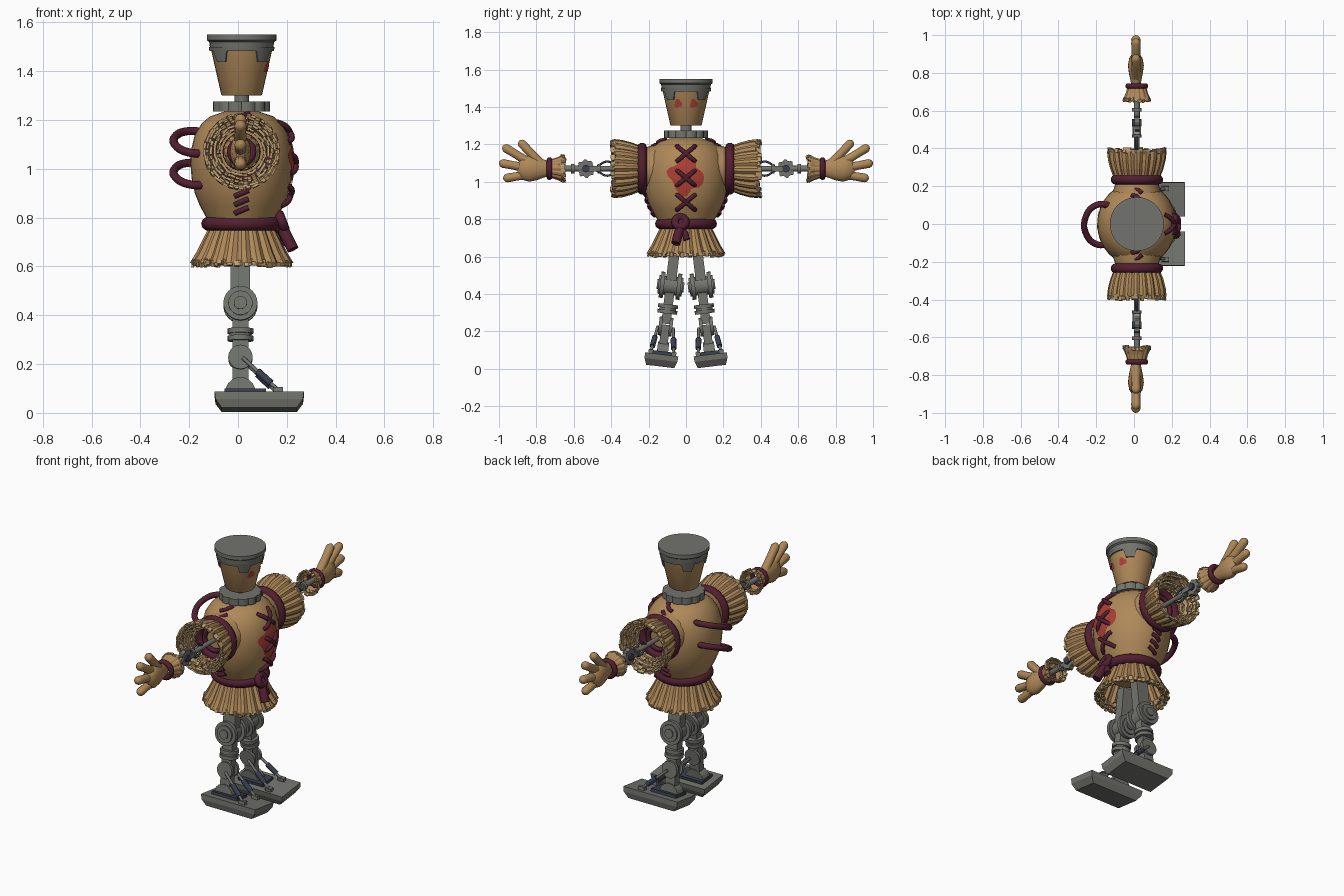
import bpy, bmesh, math, random
from math import sin, cos, pi, sqrt
from mathutils import Matrix, Vector

random.seed(4)
if "Cube" in bpy.data.objects:
    bpy.data.objects.remove(bpy.data.objects["Cube"])


def material(name, rgb):
    m = bpy.data.materials.new(name)
    m.use_nodes = True
    m.diffuse_color = (*rgb, 1)
    m.node_tree.nodes["Principled BSDF"].inputs["Base Color"].default_value = (*rgb, 1)
    return m


TAN = material("burlap tan", (0.43, 0.25, 0.10))
STRAW = material("straw", (0.52, 0.35, 0.17))
ROPE = material("maroon rope", (0.085, 0.014, 0.03))
GREY = material("iron grey", (0.17, 0.175, 0.155))
NAVY = material("dark steel", (0.04, 0.05, 0.075))
RED = material("red paint", (0.42, 0.05, 0.035))

CX = 0.015
T = Matrix.Translation
R = Matrix.Rotation


def finish(name, bm, mat, smooth=True):
    bmesh.ops.recalc_face_normals(bm, faces=bm.faces)
    me = bpy.data.meshes.new(name)
    bm.to_mesh(me)
    bm.free()
    me.materials.append(mat)
    if smooth:
        me.shade_smooth()
        me.set_sharp_from_angle(angle=math.radians(40))
    ob = bpy.data.objects.new(name, me)
    bpy.context.collection.objects.link(ob)
    return ob


def lathe(name, profile, mat, M=Matrix(), n=24, wob=None, caps=True, smooth=True):
    """Turn (radius, height) points round local z; wob scales the radius per spoke."""
    bm = bmesh.new()
    rings = []
    for r, z in profile:
        ring = []
        for i in range(n):
            k = r * (wob(i) if wob else 1)
            a = 2 * pi * i / n
            ring.append(bm.verts.new(M @ Vector((k * cos(a), k * sin(a), z))))
        rings.append(ring)
    for lo, hi in zip(rings, rings[1:]):
        for i in range(n):
            j = (i + 1) % n
            bm.faces.new((lo[i], lo[j], hi[j], hi[i]))
    if caps:
        bm.faces.new(rings[0])
        bm.faces.new(rings[-1])
    return finish(name, bm, mat, smooth)


def cyl(name, r, h, mat, M, n=20, wob=None):
    return lathe(name, [(r, -h / 2), (r, h / 2)], mat, M, n, wob)


def box(name, size, mat, M, taper=1):
    S = M @ Matrix.Diagonal((size[0] / 2, size[1] / 2, size[2] / 2, 1)) @ R(pi / 4, 4, 'Z')
    return lathe(name, [(sqrt(2) * taper, -1), (sqrt(2), 1)], mat, S, 4, smooth=False)


def tube(name, pts, r, mat, radii=None, closed=False, kind='smooth'):
    cu = bpy.data.curves.new(name, 'CURVE')
    cu.dimensions, cu.bevel_depth, cu.bevel_resolution = '3D', r, 3
    cu.use_fill_caps, cu.resolution_u = True, 5
    sp = cu.splines.new('BEZIER' if kind == 'smooth' else 'POLY')
    points = sp.bezier_points if kind == 'smooth' else sp.points
    points.add(len(pts) - 1)
    for i, (p, q) in enumerate(zip(points, pts)):
        p.co = q if kind == 'smooth' else (*q, 1)
        p.radius = radii[i] if radii else 1
        if kind == 'smooth':
            p.handle_left_type = p.handle_right_type = 'AUTO'
    sp.use_cyclic_u = closed
    tmp = bpy.data.objects.new(name + "_path", cu)
    bpy.context.collection.objects.link(tmp)
    me = bpy.data.meshes.new_from_object(tmp)
    bpy.data.objects.remove(tmp)
    bm = bmesh.new()
    bm.from_mesh(me)
    return finish(name, bm, mat)


def ring(name, R0, r, mat, M, n=24):
    pts = [M @ Vector((R0 * cos(2 * pi * i / n), R0 * sin(2 * pi * i / n), 0)) for i in range(n)]
    return tube(name, pts, r, mat, closed=True, kind='poly')


def fringe(name, rows, count, M, size):
    """Rings of small uneven straw blocks."""
    bm = bmesh.new()
    for r, z in rows:
        for i in range(count):
            a = 2 * pi * (i + random.uniform(-.25, .25)) / count
            s = Matrix.Diagonal((size * .6, size * random.uniform(.8, 1.5), size * random.uniform(.9, 1.8), 1))
            P = M @ R(a, 4, 'Z') @ T((r, 0, z + random.uniform(-.006, .006))) @ R(random.uniform(-.4, .4), 4, 'Y') @ s
            bmesh.ops.create_cube(bm, size=1, matrix=P)
    return finish(name, bm, STRAW, False)


def pleat(i):
    return (1.0, 1.0, 0.93)[i % 3]


# Torso
BODY = [(.12, .74), (.145, .80), (.172, .85), (.192, .90), (.205, .96), (.21, 1.02),
        (.207, 1.08), (.192, 1.14), (.165, 1.185), (.13, 1.215), (.07, 1.235)]


def body_r(z):
    for (r0, z0), (r1, z1) in zip(BODY, BODY[1:]):
        if z0 <= z <= z1:
            return r0 + (r1 - r0) * (z - z0) / (z1 - z0)
    return .07


def chest(y, z, off):
    return Vector((CX + sqrt(max(body_r(z) ** 2 - (y / 1.07) ** 2, 0)) + off, y, z))


def head_front(y, z, off):
    r = .082 + (z - 1.3) * .23
    return Vector((CX + sqrt(r * r - y * y) + off, y, z))


def blotch(name, surf, y0, z0, ry, rz, lobes, off):
    """Thin painted patch that follows a surface."""
    bm = bmesh.new()
    n, prev = 28, None
    mid = bm.verts.new(surf(y0, z0, off))
    for k in range(1, 6):
        cur = []
        for i in range(n):
            a = 2 * pi * i / n
            f = k / 5 * (1 + .16 * cos(lobes * a + .9) + .06 * sin(7 * a))
            cur.append(bm.verts.new(surf(y0 + ry * f * cos(a), z0 + rz * f * sin(a), off)))
        for i in range(n):
            j = (i + 1) % n
            bm.faces.new((prev[i], prev[j], cur[j], cur[i]) if prev else (mid, cur[i], cur[j]))
        prev = cur
    return finish(name, bm, RED)


lathe("torso", BODY, TAN, T((CX, 0, 0)) @ Matrix.Diagonal((1, 1.07, 1, 1)), 32)
lathe("shoulder_yoke", [(.11, -.23), (.135, -.14), (.14, 0), (.135, .14), (.11, .23)], TAN,
      T((CX, 0, 1.07)) @ R(pi / 2, 4, 'X'), 24)
blotch("chest_stain", chest, 0, 1.03, .088, .095, 4, .006)
for z in (1.15, 1.02, .89):
    for d in (-1, 1):
        pts = [chest(d * t * .05, z + t * .042, .012 if abs(t) < 1 else -.004) for t in (-1, -.6, 0, .6, 1)]
        tube("chest_stitch", pts, .012, ROPE)
for s in (-1, 1):
    for z in (.83, .865, .90, .935, 1.185, 1.215):
        pts = [(CX + .028 * t, s * (1.07 * body_r(z + .01 * t) + .006 * (1 - t * t)), z + .012 * t) for t in (-1, 0, 1)]
        tube("side_stitch", pts, .011, ROPE)

# Rope handles on the back
for z in (1.15, 1.02):
    tube("back_rope_loop", [(-.13, .1, z), (-.20, .10, z + .005), (-.255, .04, z - .015), (-.25, -.06, z - .06),
                            (-.19, -.11, z - .085), (-.12, -.10, z - .085)], .017, ROPE)

# Belt, knot and skirt
ring("belt", .138, .028, ROPE, T((CX, 0, .775)))
ring("belt_knot", .03, .02, ROPE, T((.18, -.03, .785)) @ R(1.2, 4, 'Y'), 12)
tube("belt_tail", [(.16, -.01, .80), (.19, -.035, .74), (.225, -.055, .67)], .025, ROPE)
tube("belt_tail", [(.16, -.04, .76), (.185, -.01, .73), (.195, .005, .69)], .018, ROPE)
lathe("skirt", [(.212, .615), (.185, .66), (.155, .72), (.13, .77)], TAN, T((CX, 0, 0)), 60, pleat, False, False)
fringe("skirt_fringe", [(.20, .612), (.185, .615), (.165, .63)], 52, T((CX, 0, 0)), .016)

# Neck, collar, head
cyl("neck", .03, .1, GREY, T((CX, 0, 1.265)))
cyl("collar", .118, .04, GREY, T((CX, 0, 1.255)), 48, lambda i: .93 if i % 4 == 0 else 1)
lathe("head", [(.08, 1.30), (.084, 1.305), (.128, 1.50)], TAN, T((CX, 0, 0)), 32)
lathe("cap", [(.128, 1.485), (.133, 1.52), (.143, 1.527), (.143, 1.55)], GREY, T((CX, 0, 0)), 32)
bm = bmesh.new()
N, loops = 64, []
for i in range(N):
    a = 2 * pi * i / N
    low = 1.438 if abs(((a - pi / 4) % (pi / 2)) - pi / 4) > pi / 4 - .24 else 1.483
    loops.append([bm.verts.new((CX + r * cos(a), r * sin(a), z)) for r, z in
                  ((.080 + (low - 1.3) * .235, low), (.089 + (low - 1.3) * .235, low), (.135, 1.50))])
for i in range(N):
    p, q = loops[i], loops[(i + 1) % N]
    for k in (0, 1):
        bm.faces.new((p[k], q[k], q[k + 1], p[k + 1]))
finish("cap_drips", bm, GREY)
for s in (-1, 1):
    blotch("eye_patch", head_front, s * .042, 1.418, .02, .022, 3, .004)

for s, side in ((1, "left"), (-1, "right")):
    # Sleeve, opening outwards
    A = T((CX, 0, 1.07)) @ R(-s * pi / 2, 4, 'X')
    ring(side + "_shoulder_rope", .113, .026, ROPE, A @ T((0, 0, .235)))
    lathe(side + "_sleeve", [(.12, .24), (.14, .29), (.153, .34), (.158, .385)], TAN, A, 60, pleat, False, False)
    fringe(side + "_sleeve_fringe", [(.15, .387), (.14, .375), (.125, .355), (.11, .335), (.095, .315)],
           40, A, .017)
    ring(side + "_inner_rope", .065, .014, ROPE, A @ T((0, 0, .25)))
    # Mechanical arm
    cyl(side + "_upper_arm_rod", .014, .26, GREY, A @ T((0, 0, .35)), 12)
    cyl(side + "_elbow_gear", .05, .026, GREY, A @ T((0, 0, .535)) @ R(pi / 2, 4, 'Y'), 32,
        lambda i: 1 if i % 4 < 2 else .85)
    cyl(side + "_elbow_pin", .02, .05, NAVY, A @ T((0, 0, .535)) @ R(pi / 2, 4, 'Y'), 16)
    for d in (-1, 1):
        box(side + "_elbow_fork", (.008, .028, .09), GREY, A @ T((d * .019, 0, .505)))
        tube(side + "_arm_cable", [A @ Vector((0, d * .012, .37)), A @ Vector((0, d * .038, .42)),
                                   A @ Vector((0, d * .012, .475))], .006, NAVY)
    cyl(side + "_fork_base", .026, .016, GREY, A @ T((0, 0, .465)), 12)
    cyl(side + "_forearm_rod", .016, .18, GREY, A @ T((0, 0, .65)), 12)
    cyl(side + "_forearm_collar", .026, .018, GREY, A @ T((0, 0, .605)), 12)
    # Cuff and glove
    lathe(side + "_cuff", [(.076, .655), (.06, .69), (.046, .735)], TAN, A, 36, pleat, False, False)
    fringe(side + "_cuff_fringe", [(.07, .656), (.055, .668)], 24, A, .013)
    ring(side + "_wrist_rope", .046, .015, ROPE, A @ T((0, 0, .73)))
    H = T((CX - .005, 0, 1.07)) @ R(-s * pi / 2, 4, 'X') @ Matrix.Diagonal((.6, 1, 1, 1))
    lathe(side + "_palm", [(.035, .72), (.045, .75), (.062, .80), (.07, .84), (.058, .88), (.03, .90)], TAN, H, 20)
    for (by, bz), (ty, tz) in (((.78, 1.10), (.885, 1.212)), ((.85, 1.11), (.972, 1.185)),
                               ((.86, 1.075), (.99, 1.10)), ((.84, 1.04), (.968, 1.018))):
        b, t = Vector((.01, s * by, bz)), Vector((.01, s * ty, tz))
        tip = (t - b).normalized()
        pts = [b, b.lerp(t, .5), t - tip * .012, t, t + tip * .007, t + tip * .01]
        tube(side + "_finger", pts, .026, TAN, [1, .9, .95, .75, .4, .05], kind='poly')

    # Leg, splayed outwards
    L = T((.01, s * .135, .012)) @ R(s * .12, 4, 'X')
    Y = R(pi / 2, 4, 'X')
    box(side + "_thigh", (.08, .055, .22), GREY, L @ T((0, 0, .56)))
    cyl(side + "_knee_hub", .05, .13, GREY, L @ T((0, 0, .435)) @ Y)
    cyl(side + "_knee_pin", .027, .145, GREY, L @ T((0, 0, .435)) @ Y)
    for d in (-1, 1):
        cyl(side + "_knee_disc", .07, .022, GREY, L @ T((0, d * .045, .435)) @ Y, 24)
        cyl(side + "_ankle_disc", .05, .018, GREY, L @ T((0, d * .028, .215)) @ Y)
        tube(side + "_piston_rod", [L @ Vector((.01, d * .042, .21)), L @ Vector((.16, d * .062, .07))], .008, GREY, kind='poly')
        tube(side + "_piston_sleeve", [L @ Vector((.07, d * .05, .154)), L @ Vector((.125, d * .057, .103))], .015, NAVY, kind='poly')
        box(side + "_piston_foot", (.04, .025, .02), GREY, L @ T((.155, d * .062, .075)))
    box(side + "_shin", (.065, .05, .2), GREY, L @ T((0, 0, .33)))
    for z, r in ((.325, .053), (.295, .053), (.31, .045)):
        cyl(side + "_shin_band", r, .02, GREY, L @ T((0, 0, z)))
    box(side + "_ankle_post", (.065, .045, .17), GREY, L @ T((0, 0, .14)))
    cyl(side + "_ankle_hinge", .062, .06, GREY, L @ T((0, 0, .07)) @ Y)
    box(side + "_ankle_plate", (.17, .1, .02), NAVY, L @ T((.02, 0, .072)))
    F = L @ T((.077, s * .003, 0)) @ Matrix.Diagonal((.183, .09, 1, 1)) @ R(pi / 4, 4, 'Z')
    q = sqrt(2)
    lathe(side + "_foot", [(.84 * q, 0), (.98 * q, .035), (q, .065)], GREY, F, 4, smooth=False)
